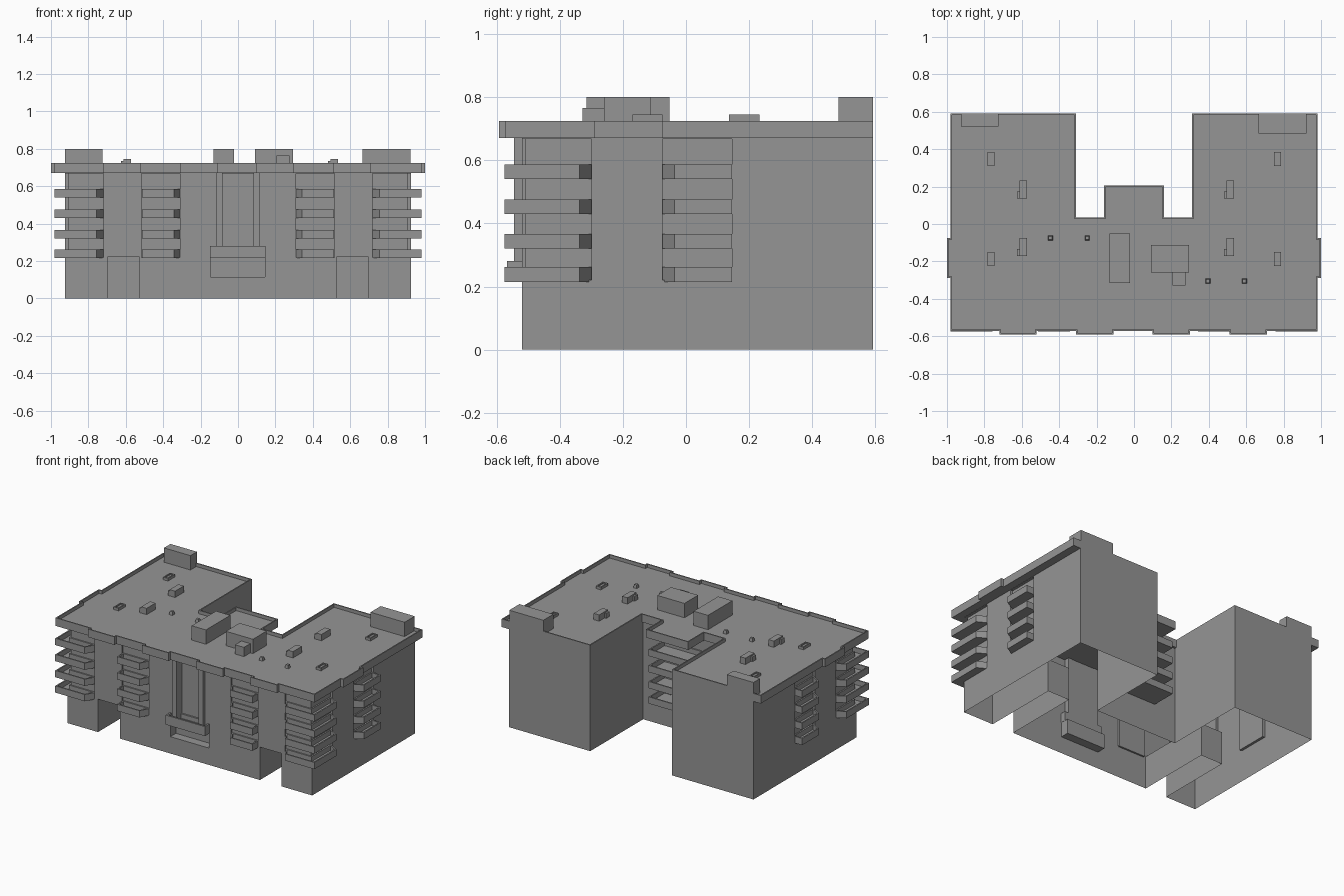
import bpy, bmesh, math

if "Cube" in bpy.data.objects:
    bpy.data.objects.remove(bpy.data.objects["Cube"])

FLOORS = (0.215, 0.32, 0.43, 0.54)

grey = bpy.data.materials.new("dark_grey")
grey.diffuse_color = (0.3, 0.3, 0.3, 1)
grey.use_nodes = True
grey.node_tree.nodes["Principled BSDF"].inputs["Base Color"].default_value = grey.diffuse_color


def flip(pts):
    return [(-x, y) for x, y in reversed(pts)]


def rect(x0, x1, y0, y1):
    return [(x0, y0), (x1, y0), (x1, y1), (x0, y1)]


def prism(name, pts, z0, z1, rim=0, floor=0):
    """Extruded outline; with a rim the top is hollowed down to 'floor'."""
    bm = bmesh.new()
    low = bm.faces.new([bm.verts.new((x, y, z0)) for x, y in pts])
    ext = bmesh.ops.extrude_face_region(bm, geom=[low], use_keep_orig=True)
    for v in ext["geom"]:
        if isinstance(v, bmesh.types.BMVert):
            v.co.z = z1
    bmesh.ops.recalc_face_normals(bm, faces=bm.faces)
    if rim:
        bm.normal_update()
        top = [f for f in bm.faces if f.normal.z > 0.9]
        bmesh.ops.inset_region(bm, faces=top, thickness=rim, use_even_offset=True)
        ext = bmesh.ops.extrude_face_region(bm, geom=top)
        bmesh.ops.delete(bm, geom=top, context='FACES')
        for v in ext["geom"]:
            if isinstance(v, bmesh.types.BMVert):
                v.co.z = floor
        bmesh.ops.recalc_face_normals(bm, faces=bm.faces)
    me = bpy.data.meshes.new(name)
    bm.to_mesh(me)
    bm.free()
    me.materials.append(grey)
    ob = bpy.data.objects.new(name, me)
    bpy.context.collection.objects.link(ob)
    return ob


def box(name, x0, x1, y0, y1, z0, z1):
    return prism(name, rect(x0, x1, y0, y1), z0, z1)


def balcony(name, pts, z):
    prism(name + "_slab", pts, z, z + 0.008)
    prism(name + "_parapet", pts, z + 0.008, z + 0.046, 0.009, z + 0.012)


# main walls, U-shaped plan
half = [(0.925, -0.52), (0.925, 0.592), (0.31, 0.592), (0.31, 0.02)]
body = prism("building_walls", half + flip(half), 0, 0.672)

# recesses: balcony bays, passages, entrance
cutters = []
for s in (1, -1):
    for pts, z0, z1 in (
        ([(0.72, -0.6), (1.0, -0.6), (1.0, -0.30), (0.908, -0.30), (0.908, -0.508), (0.72, -0.508)], 0.22, 0.668),
        (rect(0.31, 0.515, -0.6, -0.508), 0.22, 0.668),
        (rect(0.908, 1.0, -0.075, 0.145), 0.22, 0.668),
        (rect(0.53, 0.695, -0.6, 0.01), -0.1, 0.225),
    ):
        cutters.append(prism("cutter", pts if s > 0 else flip(pts), z0, z1))
cutters.append(box("cutter", -0.115, 0.112, -0.6, -0.485, 0.25, 0.668))
cutters.append(box("cutter", -0.148, 0.145, -0.6, -0.46, 0.115, 0.215))
for c in cutters:
    c.hide_render = True
    m = body.modifiers.new("cut", 'BOOLEAN')
    m.operation = 'DIFFERENCE'
    m.solver = 'EXACT'
    m.object = c
dg = bpy.context.evaluated_depsgraph_get()
me = bpy.data.meshes.new_from_object(body.evaluated_get(dg))
body.modifiers.clear()
body.data = me
for c in cutters:
    bpy.data.objects.remove(c)

# the walls are open underneath
bm = bmesh.new()
bm.from_mesh(me)
bm.normal_update()
bmesh.ops.delete(bm, geom=[f for f in bm.faces if f.calc_center_median().z < 0.001], context='FACES')
bm.to_mesh(me)
bm.free()

# roof slab with parapet and projecting bays
front = [(-0.72, -0.52), (-0.31, -0.11), (0.10, 0.30), (0.51, 0.71)]
roof = [(-0.98, -0.572)]
for a, b in front:
    roof += [(a, -0.572), (a, -0.592), (b, -0.592), (b, -0.572)]
roof += [(0.98, -0.572), (0.98, -0.29), (1.0, -0.29), (1.0, -0.075), (0.98, -0.075),
         (0.98, 0.592), (0.31, 0.592), (0.31, 0.035), (0.16, 0.035), (0.16, 0.205),
         (-0.16, 0.205), (-0.16, 0.035), (-0.31, 0.035), (-0.31, 0.592), (-0.98, 0.592),
         (-0.98, -0.075), (-1.0, -0.075), (-1.0, -0.29), (-0.98, -0.29)]
prism("roof", roof, 0.67, 0.725, 0.008, 0.702)

# balconies: corner, front and side stacks, plus a rear stack
outlines = {
    "corner_balcony": [(0.72, -0.512), (0.757, -0.575), (0.98, -0.575), (0.98, -0.337),
                       (0.912, -0.30), (0.908, -0.30), (0.908, -0.508), (0.72, -0.508)],
    "front_balcony": [(0.31, -0.512), (0.343, -0.575), (0.512, -0.575), (0.512, -0.508), (0.31, -0.508)],
    "side_balcony": [(0.908, -0.075), (0.912, -0.075), (0.98, -0.037), (0.98, 0.145), (0.908, 0.145)],
}
for z in FLOORS:
    for name, pts in outlines.items():
        for p in (pts, flip(pts)):
            balcony(name, p, z)
    balcony("rear_balcony", rect(-0.15, 0.15, 0.02, 0.19), z)

# entrance canopy and columns
prism("entrance_canopy", rect(-0.15, 0.147, -0.567, -0.485), 0.215, 0.28, 0.012, 0.25)
for s in (1, -1):
    box("entrance_column", s * 0.1 - 0.016, s * 0.1 + 0.016, -0.545, -0.485, 0.25, 0.67)

# roof houses
box("rear_stair_house_left", -0.925, -0.725, 0.522, 0.592, 0.69, 0.8)
box("rear_stair_house_right", 0.665, 0.922, 0.483, 0.592, 0.69, 0.8)
box("lift_house", -0.13, -0.022, -0.315, -0.052, 0.69, 0.8)
box("plant_room", 0.09, 0.295, -0.26, -0.112, 0.69, 0.8)
box("plant_room_annex", 0.207, 0.275, -0.328, -0.255, 0.69, 0.765)

# roof units and vents
for x in (-0.625, 0.482):
    for y in (0.137, -0.17):
        box("air_unit", x + 0.012, x + 0.053, y, y + 0.096, 0.695, 0.745)
        box("air_unit_duct", x, x + 0.012, y, y + 0.037, 0.695, 0.735)
for x in (-0.765, 0.767):
    for y in (0.347, -0.187):
        prism("skylight", rect(x - 0.019, x + 0.019, y - 0.038, y + 0.038), 0.695, 0.72, 0.008, 0.712)
for x, y in ((-0.447, -0.075), (-0.25, -0.075), (0.395, -0.305), (0.59, -0.305)):
    bpy.ops.mesh.primitive_cone_add(vertices=4, radius1=0.02, radius2=0.013, depth=0.03,
                                    location=(x, y, 0.71), rotation=(0, 0, math.pi / 4))
    bpy.context.object.name = "roof_vent"
    bpy.context.object.data.materials.append(grey)
